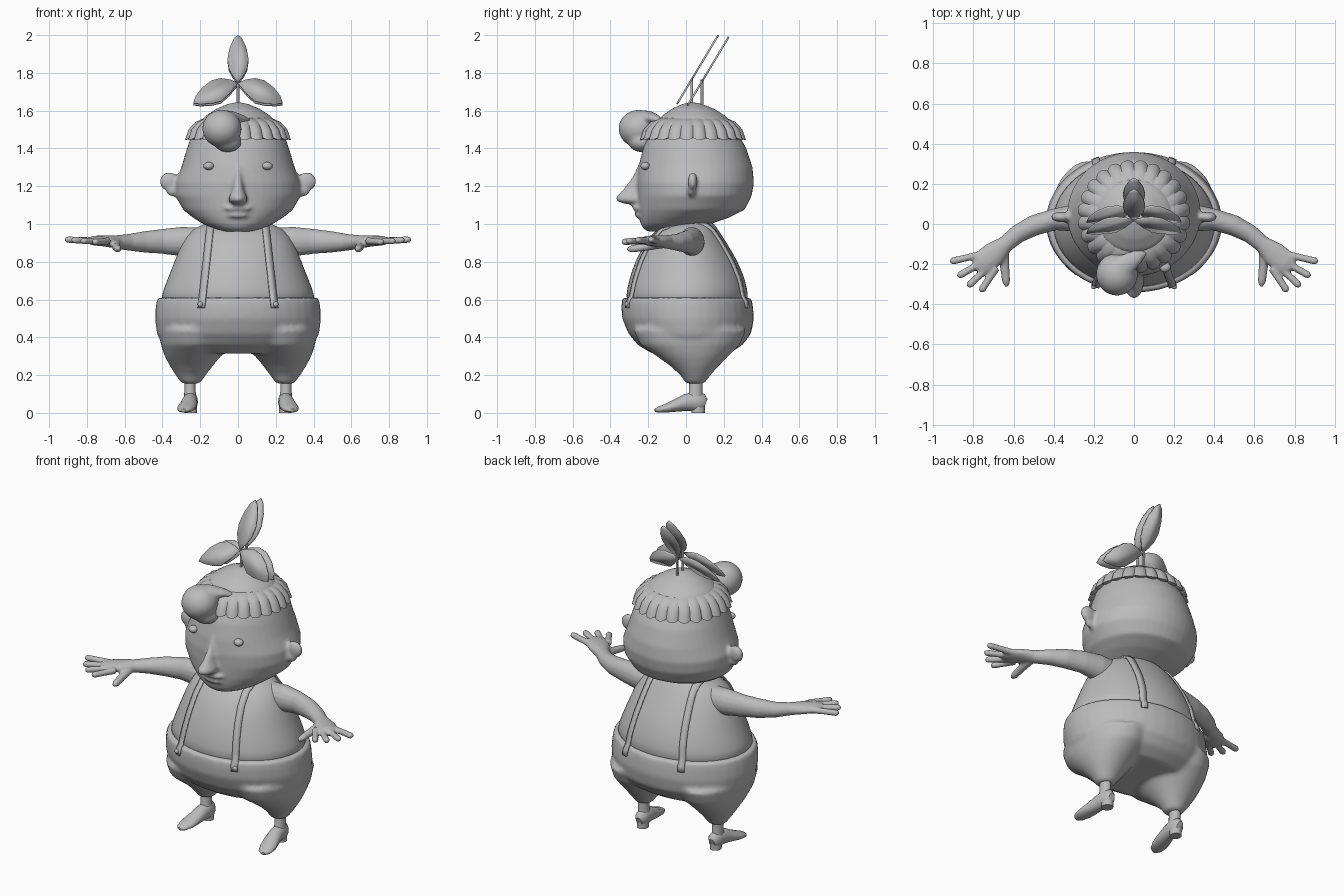
import bpy, bmesh, math
from mathutils import Vector

if "Cube" in bpy.data.objects:
    bpy.data.objects.remove(bpy.data.objects["Cube"])

clay = bpy.data.materials.new("clay_grey")
clay.use_nodes = True
GREY = (0.5, 0.5, 0.5, 1)
clay.diffuse_color = GREY
clay.node_tree.nodes["Principled BSDF"].inputs["Base Color"].default_value = GREY


def finish(name, bm, voxel=0, smooth=0, subsurf=0, thick=0, mirror=False, angle=45):
    """Turn a bmesh into a shaded object with its modifiers."""
    bmesh.ops.recalc_face_normals(bm, faces=bm.faces)
    mesh = bpy.data.meshes.new(name)
    bm.to_mesh(mesh)
    bm.free()
    mesh.materials.append(clay)
    ob = bpy.data.objects.new(name, mesh)
    bpy.context.collection.objects.link(ob)
    bpy.ops.object.select_all(action='DESELECT')
    ob.select_set(True)
    bpy.context.view_layer.objects.active = ob
    if voxel:
        mesh.shade_smooth()
        m = ob.modifiers.new("Blend", 'REMESH')
        m.mode, m.voxel_size, m.use_smooth_shade = 'VOXEL', voxel, True
    else:
        bpy.ops.object.shade_smooth_by_angle(angle=math.radians(angle))
    if smooth:
        m = ob.modifiers.new("Relax", 'SMOOTH')
        m.factor, m.iterations = 0.5, smooth
    if subsurf:
        ob.modifiers.new("Round", 'SUBSURF').levels = subsurf
        ob.modifiers["Round"].render_levels = subsurf
    if thick:
        m = ob.modifiers.new("Thickness", 'SOLIDIFY')
        m.thickness, m.offset = thick, 0
    if mirror:
        ob.modifiers.new("Mirror", 'MIRROR').use_bisect_axis[0] = False
    return ob


def loft(bm, rings):
    """Skin a list of closed point rings and cap both ends."""
    loops = [[bm.verts.new(p) for p in r] for r in rings]
    for a, b in zip(loops, loops[1:]):
        n = len(a)
        for i in range(n):
            bm.faces.new((a[i], a[(i + 1) % n], b[(i + 1) % n], b[i]))
    bm.faces.new(loops[0])
    bm.faces.new(loops[-1])


def stack(bm, layers, cx=0, n=32):
    """Loft level ellipses given as (z, half width, front y, back y[, centre x])."""
    rings = []
    for z, rx, yf, yb, *c in layers:
        x0 = c[0] if c else cx
        rings.append([(x0 + rx * math.cos(t), (yf + yb) / 2 + (yb - yf) / 2 * math.sin(t), z)
                      for t in (math.tau * i / n for i in range(n))])
    loft(bm, rings)


def tube(bm, path, n=16):
    """Loft upright ellipses along a path of (x, y, z, side radius, height radius)."""
    pts = [Vector(p[:3]) for p in path]
    rings = []
    for i, p in enumerate(path):
        d = pts[min(i + 1, len(pts) - 1)] - pts[max(i - 1, 0)]
        side = d.cross(Vector((0, 0, 1))).normalized()
        up = side.cross(d).normalized()
        rings.append([pts[i] + side * p[3] * math.cos(t) + up * p[4] * math.sin(t)
                      for t in (math.tau * k / n for k in range(n))])
    loft(bm, rings)


def ball(bm, centre, radii):
    made = bmesh.ops.create_uvsphere(bm, u_segments=20, v_segments=12, radius=1)["verts"]
    bmesh.ops.scale(bm, vec=radii, verts=made)
    bmesh.ops.translate(bm, vec=centre, verts=made)


# Shirt
SHIRT = [(.56, .40, -.31, .32), (.61, .414, -.322, .334), (.7, .378, -.305, .318),
         (.8, .338, -.272, .277), (.9, .3, -.22, .217), (.97, .25, -.16, .17),
         (1.0, .18, -.1, .15), (1.025, .1, -.04, .12)]
bm = bmesh.new()
stack(bm, SHIRT)
finish("shirt", bm, subsurf=1)

# Trousers: bag-shaped seat blended into two tapering legs
SEAT = [(.61, .428, -.338, .347), (.56, .436, -.342, .355), (.5, .44, -.338, .36),
        (.42, .43, -.305, .345), (.36, .4, -.255, .3), (.315, .33, -.18, .23)]
bm = bmesh.new()
stack(bm, SEAT, n=40)
for s in (-1, 1):
    stack(bm, [(.44, .2, -.28, .32, s * .22), (.36, .18, -.24, .285, s * .228),
               (.3, .148, -.155, .225, s * .24), (.25, .115, -.085, .175, s * .247),
               (.2, .08, -.03, .13, s * .25), (.155, .048, 0, .098, s * .25)])
finish("trousers", bm, voxel=.014, smooth=4)


def body_y(x, z, side):
    """Depth of the body surface at a given x and z."""
    rows = SHIRT if z > .61 else SEAT[::-1]
    for a, b in zip(rows, rows[1:]):
        if a[0] <= z <= b[0]:
            f = (z - a[0]) / (b[0] - a[0])
            rx, yf, yb = (a[i] + (b[i] - a[i]) * f for i in (1, 2, 3))
            return (yf + yb) / 2 + side * (yb - yf) / 2 * math.sqrt(max(0, 1 - (x / rx) ** 2))


# Braces running over both shoulders
bm = bmesh.new()
heights = [.555 + .445 * i / 14 for i in range(15)]
track = [(z, -1) for z in heights] + [(z, 1) for z in reversed(heights)]
for s in (-1, 1):
    prev = None
    for z, side in track:
        mid = .145 + (1 - z) * .11
        row = [bm.verts.new((s * x, body_y(x, z, side) + side * .006, z))
               for x in (mid - .018, mid + .018)]
        if prev:
            bm.faces.new((prev[0], prev[1], row[1], row[0]))
        prev = row
finish("braces", bm, thick=.009)

bm = bmesh.new()
for s in (-1, 1):
    ball(bm, (s * .2, body_y(.2, .575, -1) - .012, .575), (.014, .01, .014))
finish("brace_buttons", bm)

# Arms with blended hands
TIPS = [(.918, -.188, .918), (.88, -.262, .915), (.83, -.312, .91), (.765, -.338, .905)]
bm = bmesh.new()
tube(bm, [(.15, .03, .9, .07, .08), (.3, .03, .907, .068, .078), (.4, .022, .908, .054, .066),
          (.5, -.008, .905, .052, .056), (.58, -.05, .903, .046, .044),
          (.64, -.1, .905, .042, .036), (.7, -.15, .91, .062, .03),
          (.755, -.195, .912, .062, .026), (.785, -.215, .912, .04, .018)])
for i, tip in enumerate(TIPS):
    root = Vector((.735 - .016 * i, -.145 - .025 * i, .91))
    tip = Vector(tip)
    tube(bm, [(*root, .02, .02), (*root.lerp(tip, .55), .018, .018),
              (*root.lerp(tip, .92), .019, .018), (*tip, .009, .009)], n=10)
tube(bm, [(.65, -.12, .895, .026, .024), (.645, -.21, .88, .024, .022),
          (.637, -.285, .868, .021, .02), (.634, -.312, .866, .01, .01)], n=10)
finish("arms", bm, voxel=.008, smooth=2, mirror=True)

# Shoes, heels and ankles
bm = bmesh.new()
tube(bm, [(.25, .103, .045, .02, .03), (.25, .085, .052, .036, .05), (.252, .05, .06, .04, .052),
          (.256, 0, .055, .041, .045), (.264, -.05, .04, .046, .034), (.275, -.1, .026, .048, .024),
          (.284, -.145, .017, .036, .016), (.288, -.163, .013, .014, .009)])
stack(bm, [(0, .033, .03, .1, .25), (.05, .034, .03, .102, .25)], n=16)
stack(bm, [(.07, .036, .005, .09, .252), (.11, .03, .015, .088, .254), (.19, .03, .018, .088, .254)], n=16)
finish("shoes", bm, mirror=True)

# Head blended with nose, lips and ears
bm = bmesh.new()
stack(bm, [(.96, .07, -.2, -.06), (.975, .125, -.225, .04), (1.0, .185, -.24, .13),
           (1.035, .24, -.248, .23), (1.075, .29, -.253, .31), (1.15, .332, -.257, .348),
           (1.22, .332, -.26, .36), (1.3, .3, -.252, .352), (1.4, .27, -.228, .32),
           (1.46, .25, -.2, .285), (1.52, .218, -.172, .252), (1.57, .175, -.13, .212),
           (1.61, .115, -.075, .15), (1.635, .055, -.02, .085), (1.643, .02, .01, .05)], n=48)
stack(bm, [(1.33, .012, -.245, -.2), (1.25, .022, -.282, -.2), (1.18, .032, -.335, -.2),
           (1.14, .05, -.375, -.2), (1.12, .048, -.365, -.2), (1.105, .028, -.32, -.2)], n=16)
ball(bm, (0, -.245, 1.083), (.078, .04, .015))
ball(bm, (0, -.24, 1.045), (.062, .034, .015))
for s in (-1, 1):
    ball(bm, (s * .365, .035, 1.225), (.05, .026, .05))
    ball(bm, (s * .34, .03, 1.18), (.042, .022, .036))
finish("head", bm, voxel=.011, smooth=3)

bm = bmesh.new()
for s in (-1, 1):
    ball(bm, (s * .155, -.215, 1.307), (.028, .026, .021))
finish("eyes", bm)

# Scalloped fringe around the crown
SCALLOPS, STEPS = 24, 8
bm = bmesh.new()
rings = []
for z, r, puff in ((1.56, .18, 0), (1.54, .215, .012), (1.5, .246, .018), (1.445, .264, .018), (1.45, .235, 0)):
    ring = []
    for i in range(SCALLOPS * STEPS):
        t = math.tau * i / (SCALLOPS * STEPS)
        bump = abs(math.sin(t * SCALLOPS / 2)) ** .7
        rr = r + puff * bump
        drop = .012 * (1 - bump) if z < 1.47 else 0
        ring.append((rr * math.cos(t), .037 + rr * math.sin(t), z + drop))
    rings.append(ring)
loft(bm, rings)
finish("scalloped_fringe", bm, angle=50)

# Forelock curl
bm = bmesh.new()
ball(bm, (-.085, -.25, 1.505), (.105, .108, .1))
ball(bm, (-.055, -.235, 1.435), (.075, .07, .055))
tube(bm, [(-.1, -.25, 1.56, .06, .045), (-.04, -.2, 1.565, .055, .035),
          (.02, -.16, 1.557, .035, .022), (.07, -.13, 1.54, .01, .01)])
finish("forelock", bm, voxel=.012, smooth=3)

# Two sprigs of three leaves on slanted planes
UPRIGHT = [(0, 1.75), (.025, 1.78), (.048, 1.82), (.056, 1.87), (.045, 1.93), (.022, 1.98), (0, 2)]
SIDE = [(0, 1.745), (.04, 1.762), (.09, 1.77), (.14, 1.758), (.19, 1.72), (.225, 1.675),
        (.236, 1.64), (.2, 1.635), (.14, 1.638), (.09, 1.65), (.045, 1.69)]
outlines = [UPRIGHT + [(-x, z) for x, z in UPRIGHT[-2:0:-1]], SIDE, [(-x, z) for x, z in SIDE]]
bm = bmesh.new()
for y0, drop in ((.03, 0), (.085, .01)):
    for line in outlines:
        bm.faces.new([bm.verts.new((x, y0 + (z - 1.765) * .6, z - drop)) for x, z in line])
finish("leaves", bm, thick=.01)

bm = bmesh.new()
for y0 in (.03, .085):
    stack(bm, [(1.6, .007, y0 - .007, y0 + .007), (1.765, .007, y0 - .007, y0 + .007)], n=8)
finish("leaf_stems", bm)
